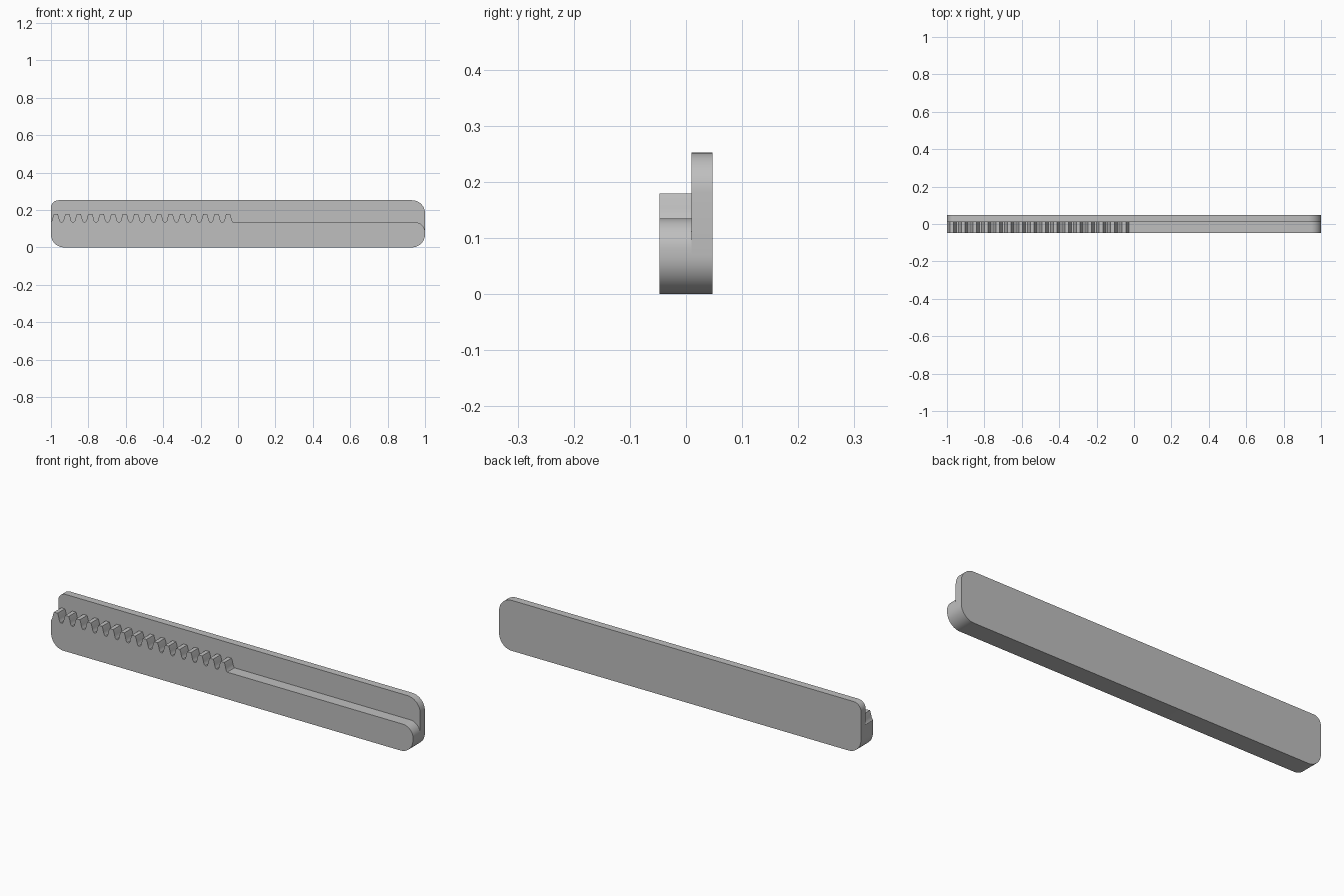
import bpy, bmesh
from math import cos, sin, radians, pi

cube = bpy.data.objects.get("Cube")
if cube:
    bpy.data.objects.remove(cube, do_unlink=True)

grey = bpy.data.materials.new("plain_grey")
grey.use_nodes = True
colour = (0.52, 0.52, 0.52, 1)
grey.diffuse_color = colour
grey.node_tree.nodes["Principled BSDF"].inputs["Base Color"].default_value = colour


def corner(cx, cz, r, start, steps=12):
    """Quarter circle, counter-clockwise from the start angle in degrees."""
    angles = [radians(start) + pi / 2 * i / steps for i in range(steps + 1)]
    return [(cx + r * cos(a), cz + r * sin(a)) for a in angles]


def extrude_profile(name, points, y0, y1):
    """Solid from an x-z outline running from y0 back to y1."""
    bm = bmesh.new()
    face = bm.faces.new([bm.verts.new((x, y0, z)) for x, z in points])
    result = bmesh.ops.extrude_face_region(bm, geom=[face])
    verts = [v for v in result["geom"] if isinstance(v, bmesh.types.BMVert)]
    bmesh.ops.translate(bm, verts=verts, vec=(0, y1 - y0, 0))
    bmesh.ops.recalc_face_normals(bm, faces=bm.faces)
    mesh = bpy.data.meshes.new(name)
    bm.to_mesh(mesh)
    bm.free()
    mesh.materials.append(grey)
    obj = bpy.data.objects.new(name, mesh)
    bpy.context.collection.objects.link(obj)
    bpy.ops.object.select_all(action="DESELECT")
    obj.select_set(True)
    bpy.context.view_layer.objects.active = obj
    bpy.ops.object.shade_smooth_by_angle(angle=radians(25))
    return obj


R = 0.07
bottom = corner(-1 + R, R, R, 180) + corner(1 - R, R, R, 270)

# Back plate
plate = bottom + corner(1 - R, 0.252 - R, R, 0) + corner(-0.96, 0.212, 0.04, 90)
extrude_profile("back_plate", plate, 0.01, 0.047)

# Toothed front bar: outline runs leftwards along the rack
ROOT, PITCH, TEETH = 0.135, 0.0614, 16
flank = [(0.026, 0), (0.021, 0.007), (0.018, 0.017), (0.015, 0.030), (0.010, 0.044)]
tooth = flank + [(-x, z) for x, z in reversed(flank)]
rack = []
for i in reversed(range(TEETH)):
    centre = -0.974 + i * PITCH
    rack += [(centre + x, ROOT + z) for x, z in tooth]
end = corner(0.945, ROOT - 0.055, 0.055, 0)
extrude_profile("rack_bar", bottom + end + rack, -0.047, 0.01)
